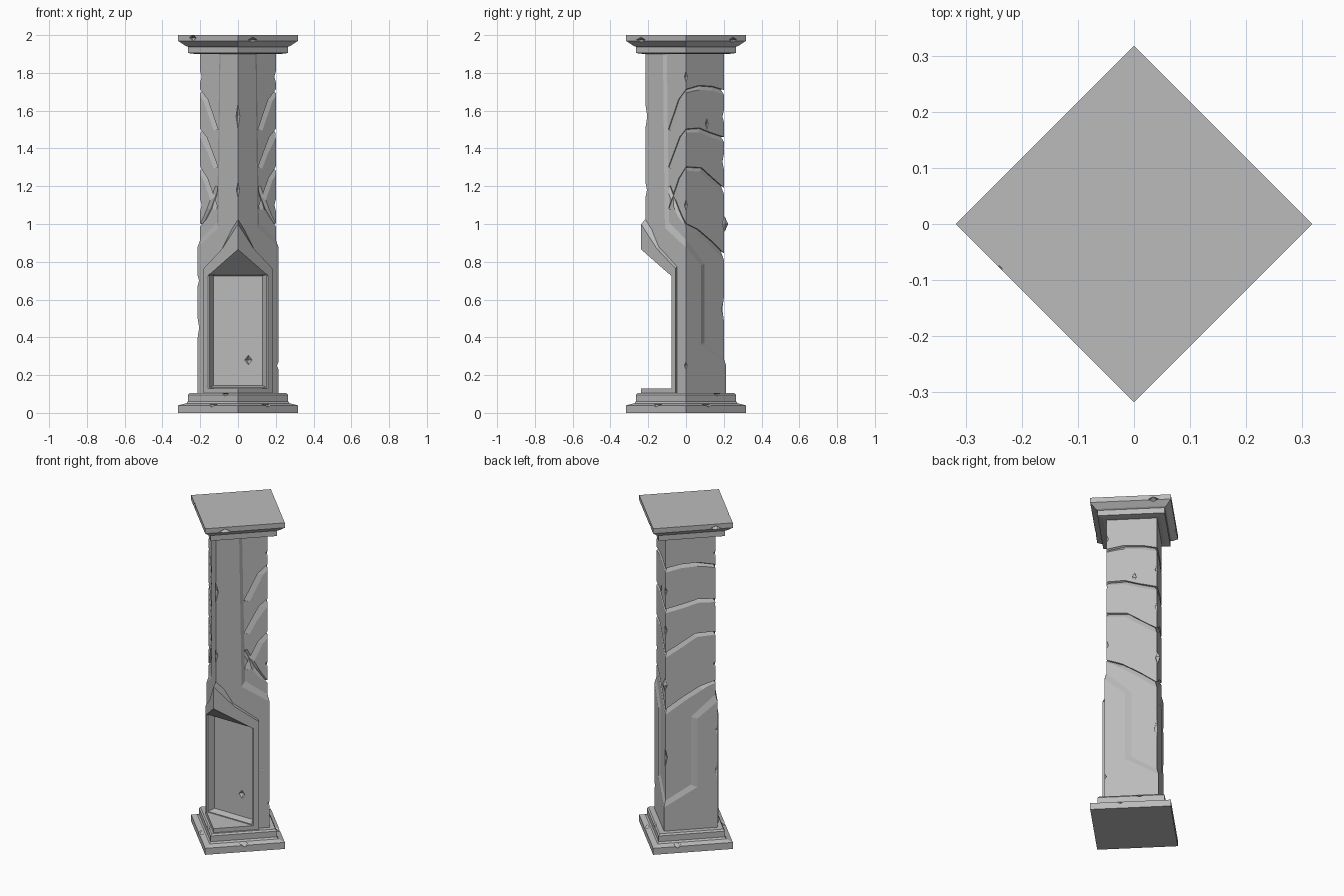
import bpy, bmesh
from math import copysign
from mathutils import Vector

if "Cube" in bpy.data.objects:
    bpy.data.objects.remove(bpy.data.objects["Cube"])

stone = bpy.data.materials.new("grey_stone")
stone.use_nodes = True
GREY = (0.5, 0.5, 0.5, 1)
stone.diffuse_color = GREY
stone.node_tree.nodes["Principled BSDF"].inputs["Base Color"].default_value = GREY


def finish(name, bm):
    bmesh.ops.recalc_face_normals(bm, faces=bm.faces)
    mesh = bpy.data.meshes.new(name)
    bm.to_mesh(mesh)
    bm.free()
    obj = bpy.data.objects.new(name, mesh)
    bpy.context.collection.objects.link(obj)
    mesh.materials.append(stone)
    return obj


def loft(name, rings):
    """Bridge closed rings of equal length and cap both ends."""
    bm = bmesh.new()
    loops = [[bm.verts.new(p) for p in ring] for ring in rings]
    n = len(loops[0])
    for a, b in zip(loops, loops[1:]):
        for i in range(n):
            j = (i + 1) % n
            bm.faces.new((a[i], a[j], b[j], b[i]))
    bm.faces.new(loops[0])
    bm.faces.new(loops[-1])
    return finish(name, bm)


def tier(name, profile):
    """Square tier with its corners on the axes, from (radius, z) pairs."""
    return loft(name, [[(r, 0, z), (0, r, z), (-r, 0, z), (0, -r, z)] for r, z in profile])


def on_face(y, z, r, side):
    """Point on the diagonal pillar face at depth r."""
    y = copysign(min(abs(y), r), y)
    return (side * (r - abs(y)), y, z)


def plate(name, top, foot, r, side):
    """Raised slab with a bevelled rim on the pillar faces."""
    return loft(name, [[on_face(y, z, d, side) for y, z in pts]
                       for pts, d in ((foot, .15), (foot, .199), (top, r))])


def groove(path, side):
    """V-shaped sweep following a (y, z) path around the side corner."""
    pts = [Vector(p) for p in path]
    rings = []
    for i, p in enumerate(pts):
        t = (pts[min(i + 1, len(pts) - 1)] - pts[max(i - 1, 0)]).normalized()
        up = Vector((-t.y, t.x))
        a, b = p + up * .008, p - up * .038
        if abs(p.x) < .001:
            a.x = b.x = 0
        rings.append([(side * (d - abs(q.x)), q.x, q.y)
                      for q, d in ((a, .215), (b, .215), (p, .184))])
    return loft("groove_cutter", rings)


def chip_cutter(chips):
    """Stretched octahedra that nick edges and faces."""
    bm = bmesh.new()
    for x, y, z, w, h in chips:
        ring = [bm.verts.new((x + dx * w, y + dy * w, z))
                for dx, dy in ((1, .1), (-.1, 1), (-1, -.1), (.1, -1))]
        for s in (1, -1):
            tip = bm.verts.new((x, y, z + s * h))
            for i in range(4):
                bm.faces.new((ring[i], ring[(i + 1) % 4], tip))
    return finish("chip_cutter", bm)


def cut(obj, cutter):
    mod = obj.modifiers.new("cut", "BOOLEAN")
    mod.operation = "DIFFERENCE"
    mod.solver = "EXACT"
    mod.object = cutter
    bpy.context.view_layer.objects.active = obj
    bpy.ops.object.modifier_apply(modifier=mod.name)


# Base, shaft and cap
base = tier("base", [(.318, 0), (.318, .04), (.275, .05), (.265, .06), (.265, .095), (.255, .105)])
shaft = tier("shaft", [(.2, .1), (.2, 1.91)])
cap = tier("cap", [(.225, 1.9), (.265, 1.905), (.265, 1.938), (.278, 1.943), (.318, 1.97), (.318, 2)])

# Raised panels and niche frame, mirrored left and right
fronts, backs, frames = [], [], []
for side, label in ((1, "left"), (-1, "right")):
    fronts.append(plate("front_panel_" + label,
        [(-.215, .1), (-.215, 1.905), (-.122, 1.905), (-.112, .98), (0, .875), (0, .1)],
        [(-.215, .1), (-.215, 1.905), (-.1, 1.905), (-.088, 1.01), (0, .92), (0, .1)],
        .215, side))
    backs.append(plate("back_panel_" + label,
        [(0, .1), (0, .875), (.08, .78), (.08, .36), (.215, .25), (.215, .1)],
        [(0, .1), (0, .92), (.1, .79), (.1, .375), (.215, .29), (.215, .1)],
        .213, side))
    frames.append(plate("niche_frame_" + label,
        [(-.238, .1), (-.238, 1.0), (-.155, .87), (-.056, .765), (-.056, .1)],
        [(-.238, .1), (-.238, 1.04), (-.14, .89), (-.042, .78), (-.042, .1)],
        .238, side))

# Wrapped grooves around the sides and back
wraps = [
    [(-.085, 1.2), (-.04, 1.08), (0, 1.0), (.06, .97), (.13, .91), (.22, .82)],
    [(-.09, 1.08), (-.035, 1.24), (0, 1.3), (.08, 1.295), (.14, 1.24), (.22, 1.17)],
    [(-.09, 1.3), (-.03, 1.46), (0, 1.5), (.07, 1.505), (.13, 1.48), (.22, 1.45)],
    [(-.09, 1.5), (-.035, 1.66), (0, 1.71), (.07, 1.73), (.14, 1.725), (.22, 1.7)],
]
cutters = []
for side in (1, -1):
    for path in wraps:
        cutter = groove(path, side)
        cut(shaft, cutter)
        cutters.append(cutter)

# Niche through the front corner with a tapered recess
opening = loft("niche_cutter", [[(x, -.3, .13), (x, -.078, .13), (x, -.078, .725), (x, -.3, .92)]
                                for x in (-.4, .4)])
recess = loft("recess_cutter", [[(-w, y, lo), (w, y, lo), (w, y, hi), (-w, y, hi)]
                                for w, y, lo, hi in ((.157, -.09, .132, .735), (.13, -.04, .145, .725))])
for obj in [shaft] + fronts + frames:
    cut(obj, opening)
    cut(obj, recess)
cutters += [opening, recess]

# Weathered nicks
nicks = [(0, -.222, 1.57, .027, .09), (0, -.222, 1.18, .024, .06),
         (0, .205, 1.57, .02, .04), (0, .205, 1.33, .02, .05), (0, .205, 1.0, .018, .04),
         (0, .222, .55, .04, .14), (.055, -.04, .28, .022, .025),
         (.218, 0, .25, .02, .025), (-.218, 0, .7, .02, .04), (-.218, 0, .45, .022, .07),
         (.09, .11, 1.53, .015, .03), (-.15, -.05, 1.22, .015, .03)]
for s in (1, -1):
    nicks += [(s * .206, 0, 1.78, .022, .04), (s * .206, 0, 1.1, .022, .04),
              (s * .19, -.045, .465, .02, .05)]
rim = [(.16, -.16, .045, .04, .015), (-.14, -.18, .045, .035, .015),
       (.2, .12, .045, .04, .015), (-.1, .22, .045, .035, .015),
       (.08, -.24, 1.975, .045, .014), (-.24, -.08, 1.985, .035, .018),
       (.07, .25, 1.975, .04, .014), (-.25, .07, 1.975, .04, .014),
       (-.07, -.198, .1, .03, .012), (.1, .168, .1, .03, .012)]
for chips, targets in ((nicks, [shaft] + fronts + backs + frames), (rim, [base, cap])):
    cutter = chip_cutter(chips)
    for obj in targets:
        cut(obj, cutter)
    cutters.append(cutter)

for cutter in cutters:
    bpy.data.objects.remove(cutter)
